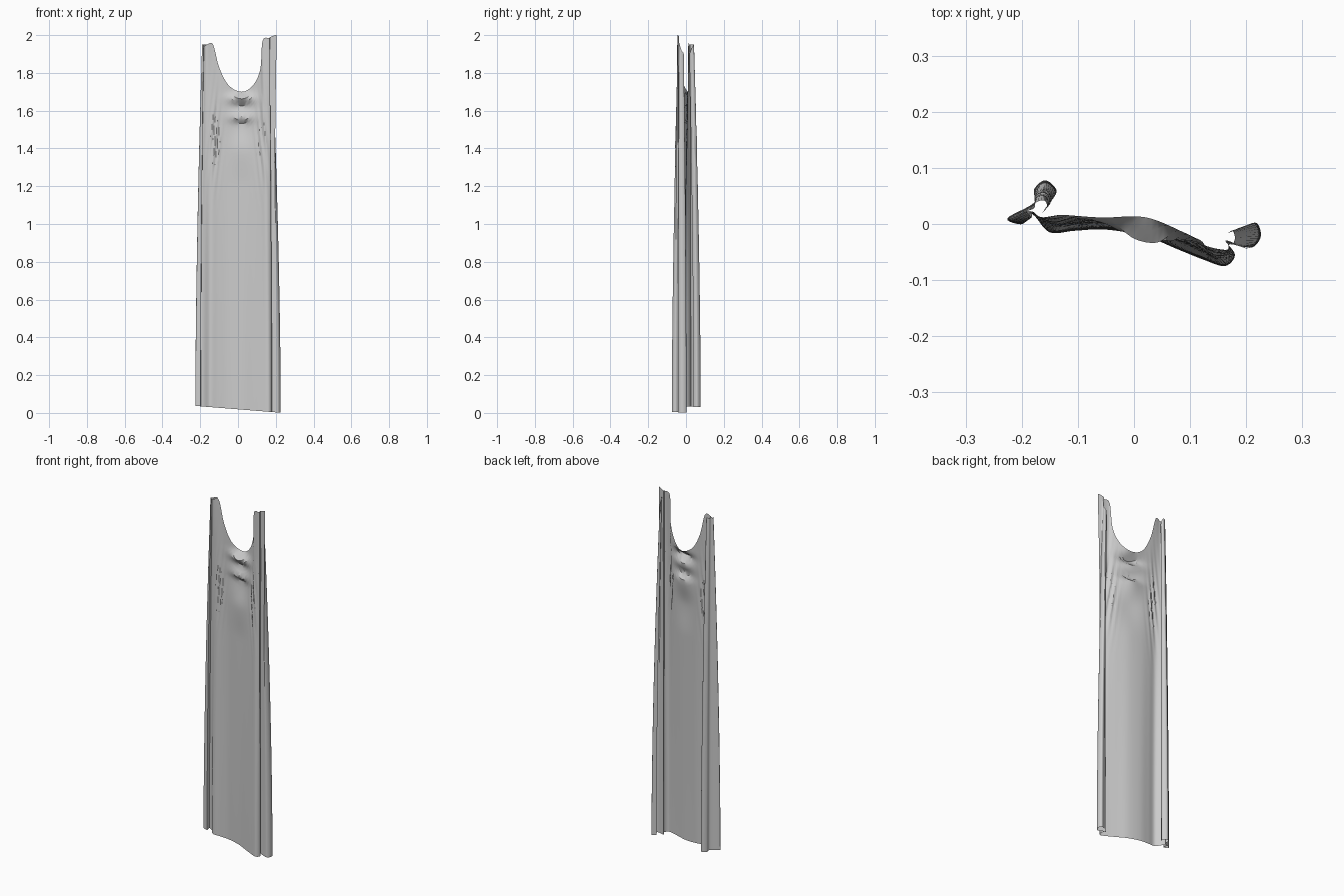
import bpy, bmesh, math

# Cloth outline: hem x, hem y, top x, top y, top z (left side to right side)
OUTLINE = [
    (-.148, .040, -.165, .018, 1.90), (-.138, .060, -.155, .030, 1.93),
    (-.158, .078, -.160, .042, 1.95), (-.178, .062, -.175, .038, 1.95),
    (-.178, .038, -.178, .028, 1.95), (-.226, .010, -.190, .022, 1.95),
    (-.198, .000, -.182, .012, 1.95), (-.200, .025, -.180, .022, 1.94),
    (-.178, .015, -.165, .012, 1.95), (-.150, -.015, -.132, .016, 1.95),
    (-.105, -.012, -.100, .014, 1.83), (-.050, -.010, -.050, .008, 1.735),
    (.020, -.022, .020, -.002, 1.70), (.080, -.046, .080, -.016, 1.735),
    (.125, -.064, .118, -.030, 1.82), (.162, -.075, .130, -.040, 1.97),
    (.180, -.055, .165, -.046, 1.985), (.163, -.030, .172, -.036, 1.99),
    (.182, -.035, .205, -.045, 2.0), (.210, -.042, .180, -.036, 1.96),
    (.226, -.022, .180, -.024, 1.92), (.218, .002, .176, -.012, 1.90),
    (.193, -.006, .168, -.016, 1.86),
]
# Cowl drape below the neckline: height, depth offset
COWL = [(0, 0), (1.2, 0), (1.38, -.008), (1.53, .012), (1.56, -.015),
        (1.62, .008), (1.665, -.030), (1.70, .014), (2.1, .014)]
SUB, ROWS = 6, 90


def spline(pts, i, t):
    p0, p1, p2, p3 = (pts[max(0, min(len(pts) - 1, i + k))] for k in (-1, 0, 1, 2))
    return [.5 * (2 * b + (c - a) * t + (2 * a - 5 * b + 4 * c - d) * t * t
            + (3 * b - a - 3 * c + d) * t ** 3) for a, b, c, d in zip(p0, p1, p2, p3)]


def cowl(z):
    for (z0, y0), (z1, y1) in zip(COWL, COWL[1:]):
        if z <= z1:
            f = (z - z0) / (z1 - z0)
            return y0 + (y1 - y0) * f * f * (3 - 2 * f)
    return 0


columns = [spline(OUTLINE, i, k / SUB) for i in range(len(OUTLINE) - 1) for k in range(SUB)]
columns.append(list(OUTLINE[-1]))

# Draped sheet: hem section gathers towards the two pinned corners
bm = bmesh.new()
grid = []
for r in range(ROWS + 1):
    row = []
    for hx, hy, tx, ty, tz in columns:
        t = r / ROWS
        z0 = max(0, .019 - .08 * hx)
        z = z0 + (min(tz, 2) - z0) * t
        s = min(1, (z / min(tz, 2))) ** 1.7
        x, y = hx + (tx - hx) * s, hy + (ty - hy) * s
        y += cowl(z) * math.exp(-((x - .02) / .06) ** 2)
        # slanting gathers fanning out of the pins
        side = math.exp(-((abs(x) - .12) / .035) ** 2) * math.exp(-((z - 1.45) / .2) ** 2)
        y += .004 * side * math.sin(230 * (abs(x) + .12 * z))
        row.append(bm.verts.new((x, y, z)))
    grid.append(row)
for a, b in zip(grid, grid[1:]):
    for j in range(len(a) - 1):
        bm.faces.new((a[j], a[j + 1], b[j + 1], b[j]))

mesh = bpy.data.meshes.new("hanging_cloth")
bm.to_mesh(mesh)
bm.free()
cloth = bpy.data.objects.new("hanging_cloth", mesh)
bpy.context.collection.objects.link(cloth)
bpy.context.view_layer.objects.active = cloth
cloth.select_set(True)
bpy.ops.object.shade_smooth_by_angle(angle=math.radians(35))
